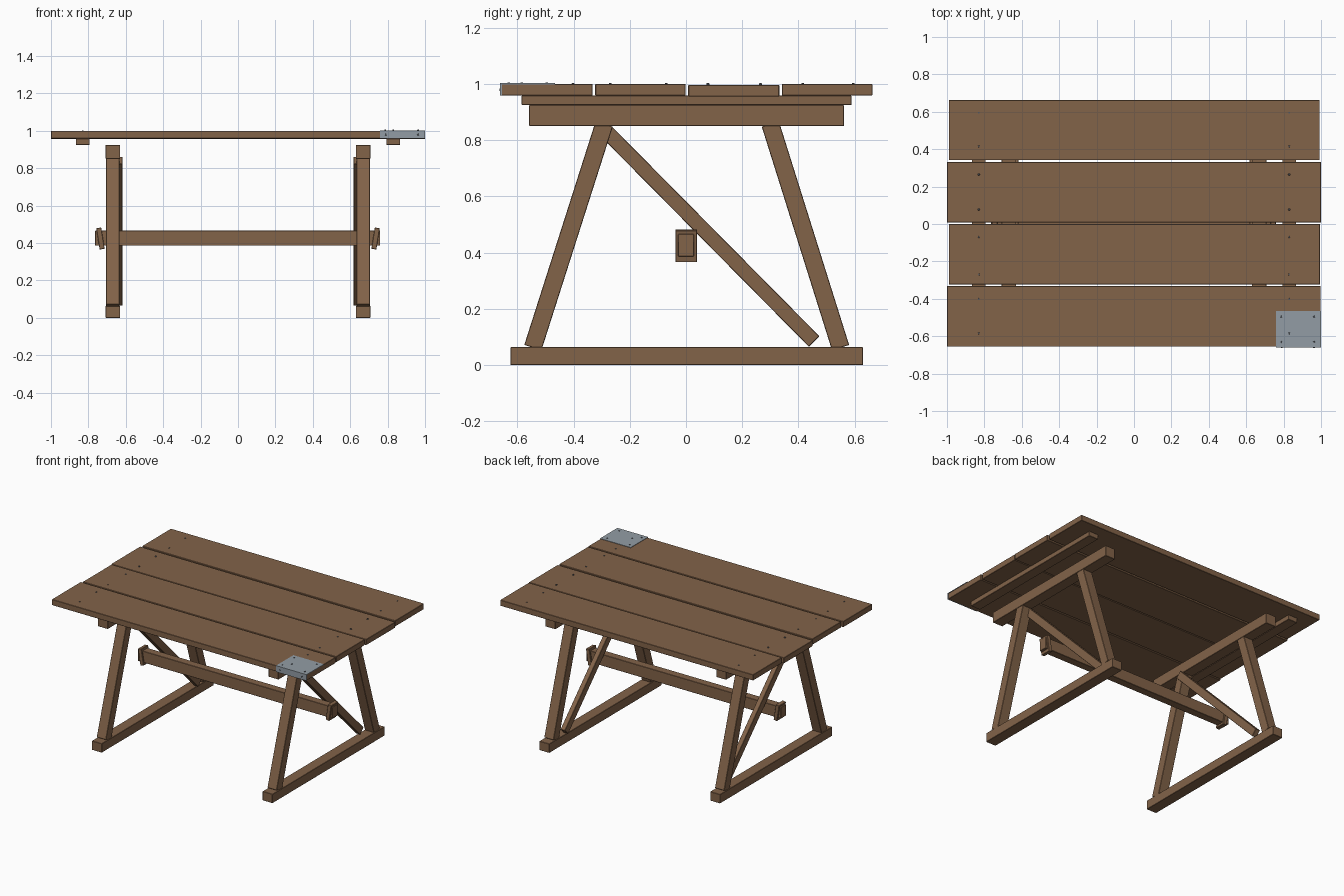
import bpy, bmesh, math
from mathutils import Matrix, Vector

if "Cube" in bpy.data.objects:
    bpy.data.objects.remove(bpy.data.objects["Cube"])


def material(name, rgb):
    m = bpy.data.materials.new(name)
    m.diffuse_color = (*rgb, 1)
    m.use_nodes = True
    m.node_tree.nodes["Principled BSDF"].inputs["Base Color"].default_value = m.diffuse_color
    return m


WOOD = material("brown wood", (0.225, 0.125, 0.066))
STEEL = material("grey steel", (0.29, 0.335, 0.375))
NAIL = material("dark nail metal", (0.10, 0.11, 0.125))


def finish(name, bm, mat):
    me = bpy.data.meshes.new(name)
    bm.to_mesh(me)
    bm.free()
    me.materials.append(mat)
    ob = bpy.data.objects.new(name, me)
    bpy.context.collection.objects.link(ob)
    return ob


def box(name, lo, hi, mat=WOOD, bevel=0.002, rot=None):
    """Box between two corners, optionally turned about its own centre."""
    lo, hi = Vector(lo), Vector(hi)
    bm = bmesh.new()
    bmesh.ops.create_cube(bm, size=1)
    bmesh.ops.scale(bm, vec=hi - lo, verts=bm.verts)
    if bevel:
        bmesh.ops.bevel(bm, geom=bm.edges[:], offset=bevel, segments=1, affect='EDGES')
    if rot:
        bmesh.ops.transform(bm, matrix=rot, verts=bm.verts)
    bmesh.ops.translate(bm, vec=(lo + hi) / 2, verts=bm.verts)
    return finish(name, bm, mat)


def beam(name, x0, x1, a, b, width):
    """Sloping timber in the y-z plane from point a to point b."""
    dy, dz = b[0] - a[0], b[1] - a[1]
    length = math.hypot(dy, dz)
    c = Vector(((x0 + x1) / 2, (a[0] + b[0]) / 2, (a[1] + b[1]) / 2))
    h = Vector((abs(x1 - x0) / 2, width / 2, length / 2))
    rot = Matrix.Rotation(math.atan2(-dy, dz), 4, 'X')
    return box(name, c - h, c + h, rot=rot)


def nails(name, points, axis='Z', r=0.006):
    bm = bmesh.new()
    turn = Matrix.Rotation(math.pi / 2, 4, 'X') if axis == 'Y' else Matrix()
    for p in points:
        bmesh.ops.create_cone(bm, cap_ends=True, segments=8, radius1=r, radius2=r * 0.7,
                              depth=0.006, matrix=Matrix.Translation(p) @ turn)
    return finish(name, bm, NAIL)


# Table top planks: x range, y range, top height
planks = [(-1.0, 0.998, -0.656, -0.332, 1.0), (-0.99, 0.995, -0.323, -0.001, 1.0),
          (-1.0, 1.0, 0.008, 0.332, 0.997), (-0.99, 0.993, 0.341, 0.663, 1.0)]
for i, (x0, x1, y0, y1, z) in enumerate(planks):
    box(f"top_plank_{i + 1}", (x0, y0, z - 0.041), (x1, y1, z))

# Nails along both battens
nail_y = [0.595, 0.415, 0.265, 0.078, -0.07, -0.27, -0.402, -0.585]
nails("plank_nails", [(sx * 0.83, y, 1.0) for sx in (-1, 1) for y in nail_y])

for s, side in ((-1, "left"), (1, "right")):
    def span(a, b):
        return (min(s * a, s * b), max(s * a, s * b))
    # Batten under the planks
    x0, x1 = span(0.793, 0.867)
    box(f"{side}_batten", (x0, -0.585, 0.925), (x1, 0.589, 0.959))
    # Trestle: foot, head beam and sloping legs
    x0, x1 = span(0.63, 0.708)
    box(f"{side}_foot", (x0, -0.625, 0.0), (x1, 0.63, 0.064))
    box(f"{side}_head_beam", (x0, -0.558, 0.85), (x1, 0.562, 0.925))
    x0, x1 = span(0.633, 0.705)
    beam(f"{side}_front_leg", x0, x1, (-0.545, 0.062), (-0.291, 0.858), 0.064)
    beam(f"{side}_back_leg", x0, x1, (0.55, 0.062), (0.30, 0.858), 0.064)
    # Diagonal brace on the inner face
    x0, x1 = span(0.617, 0.652)
    beam(f"{side}_brace", x0, x1, (0.456, 0.084), (-0.295, 0.843), 0.053)
    # Tilted retaining plate near the end of the stretcher
    x0, x1 = span(0.722, 0.749)
    box(f"{side}_stretcher_wedge", (x0, -0.038, 0.367), (x1, 0.039, 0.482),
        rot=Matrix.Rotation(math.radians(9) * s, 4, 'Y'))

# Long stretcher between the trestles
box("stretcher", (-0.764, -0.028, 0.386), (0.76, 0.028, 0.467))

# Folded steel repair plate on the front right corner
box("corner_plate_top", (0.76, -0.66, 0.999), (1.0, -0.466, 1.003), STEEL, 0)
box("corner_plate_front", (0.76, -0.661, 0.959), (1.0, -0.655, 1.003), STEEL, 0)
nails("plate_top_nails", [(x, y, 1.003) for x in (0.787, 0.963) for y in (-0.495, -0.63)]
      + [(0.83, -0.585, 1.003)])
nails("plate_front_nails", [(x, -0.661, 0.98) for x in (0.79, 0.963)], 'Y')
